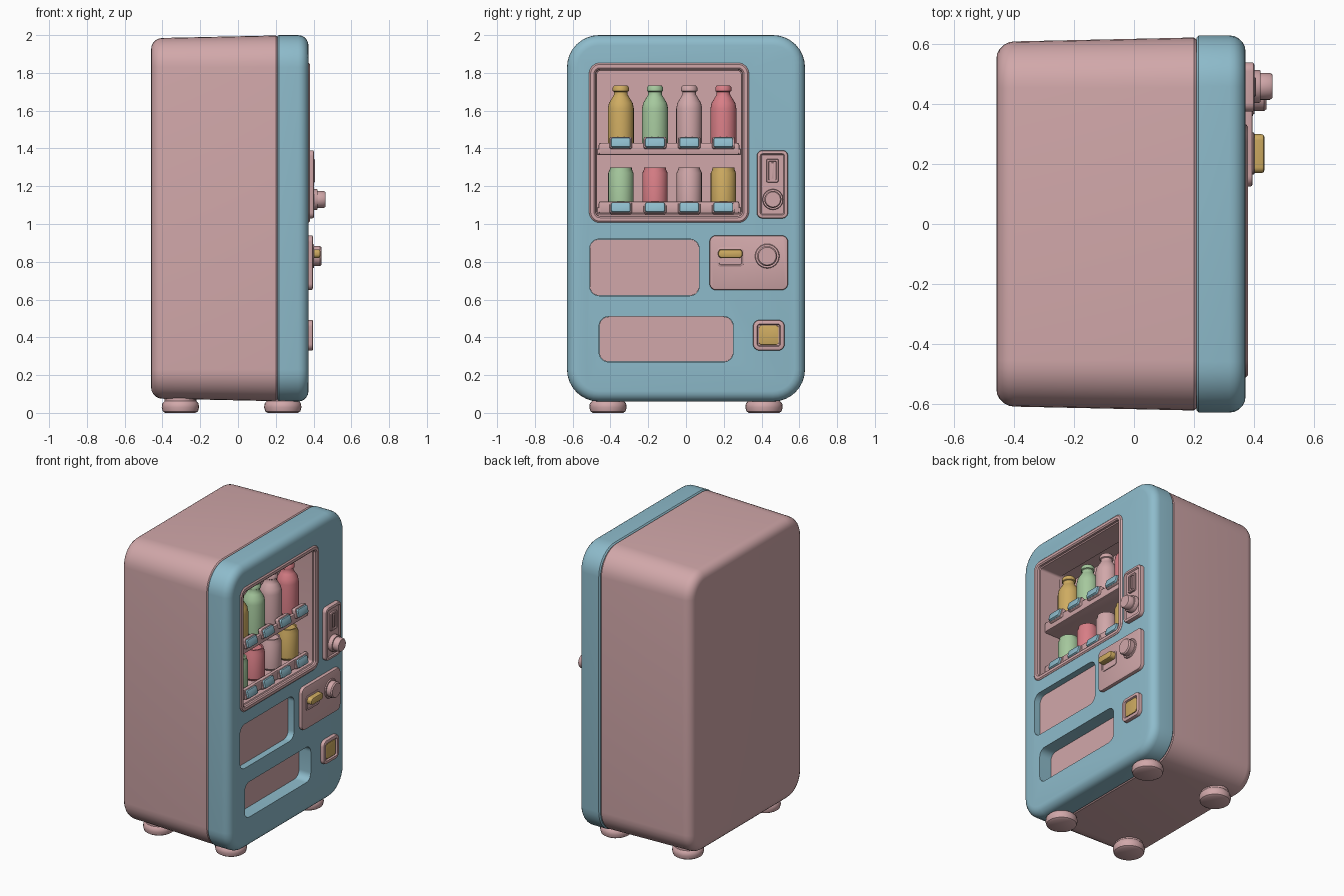
import bpy, bmesh, math
from mathutils import Matrix

if "Cube" in bpy.data.objects:
    bpy.data.objects.remove(bpy.data.objects["Cube"])


def material(name, rgb):
    m = bpy.data.materials.new(name)
    m.use_nodes = True
    m.diffuse_color = (*rgb, 1)
    m.node_tree.nodes["Principled BSDF"].inputs["Base Color"].default_value = (*rgb, 1)
    return m


PINK = material("dusty pink", (0.64, 0.39, 0.40))
BLUE = material("soft blue", (0.27, 0.50, 0.60))
GOLD = material("mustard yellow", (0.62, 0.41, 0.12))
GREEN = material("pale green", (0.38, 0.58, 0.34))
RED = material("coral red", (0.69, 0.21, 0.24))


def finish(name, bm, mat, smooth=True):
    bmesh.ops.recalc_face_normals(bm, faces=bm.faces)
    me = bpy.data.meshes.new(name)
    bm.to_mesh(me)
    bm.free()
    me.materials.append(mat)
    ob = bpy.data.objects.new(name, me)
    bpy.context.collection.objects.link(ob)
    if smooth:
        shade(ob)
    return ob


def select(ob):
    bpy.ops.object.select_all(action='DESELECT')
    ob.select_set(True)
    bpy.context.view_layer.objects.active = ob


def shade(ob):
    select(ob)
    bpy.ops.object.shade_smooth_by_angle(angle=math.radians(35))


def skin(bm, rings, closed=False):
    """Bridge rings of vertices; cap both ends, or join last to first."""
    pairs = list(zip(rings, rings[1:] + rings[:1] if closed else rings[1:]))
    for a, b in pairs:
        for i in range(len(a)):
            j = (i + 1) % len(a)
            bm.faces.new((a[i], a[j], b[j], b[i]))
    if not closed:
        bm.faces.new(rings[0])
        bm.faces.new(rings[-1])


def slab(name, mat, y, z, radius, rings, closed=False, smooth=True):
    """Rounded rectangle in the yz plane lofted through (x, inset) rings."""
    bm = bmesh.new()
    cy, cz = sum(y) / 2, sum(z) / 2
    hy, hz = (y[1] - y[0]) / 2, (z[1] - z[0]) / 2
    seg = 8
    loops = []
    for x, inset in rings:
        r = max(radius - inset, 0.004)
        loop = []
        for k, (sy, sz) in enumerate(((1, 1), (-1, 1), (-1, -1), (1, -1))):
            for s in range(seg + 1):
                a = (k + s / seg) * math.pi / 2
                loop.append(bm.verts.new((x, cy + sy * (hy - inset - r) + r * math.cos(a),
                                          cz + sz * (hz - inset - r) + r * math.sin(a))))
        loops.append(loop)
    skin(bm, loops, closed)
    return finish(name, bm, mat, smooth)


def raised(name, mat, y, z, radius, x0, x1, edge=0.008, extra=()):
    """Plate with a softened front rim, optionally with more front rings."""
    return slab(name, mat, y, z, radius,
                [(x0, 0), (x1 - edge, 0), (x1 - edge * 0.3, edge * 0.3), (x1, edge), *extra])


def lathe(name, mat, profile, loc, along_x=False, seg=24):
    """Turn a (radius, height) profile around z, or around x."""
    bm = bmesh.new()
    loops = [[bm.verts.new((r * math.cos(2 * math.pi * i / seg),
                            r * math.sin(2 * math.pi * i / seg), h)) for i in range(seg)]
             for r, h in profile]
    skin(bm, loops)
    m = Matrix.Translation(loc)
    if along_x:
        m = m @ Matrix.Rotation(math.pi / 2, 4, 'Y')
    bm.transform(m)
    return finish(name, bm, mat)


def cut(ob, y, z, radius, x0, x1):
    cutter = slab("cutter", ob.data.materials[0], y, z, radius, [(x0, 0), (x1, 0)], smooth=False)
    cutter.hide_render = True
    mod = ob.modifiers.new("cut", 'BOOLEAN')
    mod.operation, mod.solver, mod.object = 'DIFFERENCE', 'EXACT', cutter
    select(ob)
    bpy.ops.object.modifier_apply(modifier=mod.name)
    bpy.data.objects.remove(cutter)


def rounded(x, r, start=0.0, sign=1, steps=5):
    """Quarter-round rings that end (or begin) at x."""
    out = [(x - sign * r * (1 - math.sin(t)), start + r * (1 - math.cos(t)))
           for t in (math.pi / 2 * i / steps for i in range(steps + 1))]
    return out if sign > 0 else out[::-1]


# Cabinet and door
WIN_Y, WIN_Z = (-0.515, 0.335), (1.005, 1.855)
cabinet = slab("cabinet", PINK, (-0.625, 0.625), (0.06, 2.0), 0.17,
               rounded(-0.46, 0.06, 0.015, -1) + [(0.2, 0.002), (0.208, 0.008)], smooth=False)
cut(cabinet, (-0.48, 0.305), (1.035, 1.82), 0.04, 0.1, 0.3)
shade(cabinet)

BAYS = [("upper_bay", (-0.51, 0.07), (0.62, 0.92), 0.05, 0.33),
        ("lower_bay", (-0.46, 0.25), (0.27, 0.51), 0.05, 0.285)]
door = slab("door", BLUE, (-0.63, 0.63), (0.06, 2.0), 0.17,
            [(0.208, 0.008), (0.216, 0)] + rounded(0.373, 0.055), smooth=False)
cut(door, (-0.5, 0.32), (1.02, 1.84), 0.05, 0.15, 0.5)
for name, y, z, r, floor in BAYS:
    cut(door, y, z, r, floor - 0.008, 0.5)
    slab(name + "_panel", PINK, y, z, r, [(floor - 0.007, 0.001), (floor, 0.001)])
shade(door)

# Window frame lining the display opening
slab("window_frame", PINK, WIN_Y, WIN_Z, 0.06,
     [(0.36, 0), (0.374, 0.002), (0.381, 0.01), (0.381, 0.028), (0.374, 0.036),
      (0.362, 0.038), (0.358, 0.045), (0.2, 0.045), (0.2, 0.016), (0.36, 0.016)], closed=True)

# Shelves, price tags and drinks
BOTTLE = [(0.06, 0), (0.069, 0.012), (0.069, 0.21), (0.063, 0.24), (0.045, 0.27), (0.036, 0.285),
          (0.036, 0.3), (0.043, 0.304), (0.043, 0.322), (0.036, 0.332), (0.028, 0.332), (0.026, 0.326)]
CAN = [(0.055, 0), (0.067, 0.015), (0.067, 0.18), (0.058, 0.2), (0.058, 0.21), (0.05, 0.21), (0.048, 0.203)]
ROWS = [("bottle", BOTTLE, 1.40, (GOLD, GREEN, PINK, RED)),
        ("can", CAN, 1.09, (GREEN, RED, PINK, GOLD))]
for kind, profile, base, colours in ROWS:
    low = max(base - 0.035, 1.045)
    raised(kind + "_shelf", PINK, (-0.472, 0.292), (low, base), 0.008, 0.1, 0.325)
    raised(kind + "_shelf_lip", PINK, (-0.462, 0.282), (low, base + 0.03), 0.012, 0.312, 0.332)
    for i, colour in enumerate(colours):
        y = -0.345 + 0.181 * i
        lathe(f"{kind}_{i + 1}", colour, profile, (0.235, y, base))
        zc = base + (0.028 if kind == "bottle" else -0.005)
        holder = raised(f"{kind}_tag_holder_{i + 1}", PINK, (y - 0.06, y + 0.06),
                        (zc - 0.03, zc + 0.035), 0.012, 0.315, 0.342)
        tag = raised(f"{kind}_tag_{i + 1}", BLUE, (y - 0.052, y + 0.052),
                     (zc - 0.027, zc + 0.027), 0.012, 0.33, 0.356)
        # Lean the tags back towards the shelf
        pivot = Matrix.Translation((0.335, y, zc))
        lean = pivot @ Matrix.Rotation(math.radians(-15), 4, 'Y') @ pivot.inverted()
        for ob in (holder, tag):
            ob.data.transform(lean)

# Coin panel with slot and return knob
raised("coin_panel", PINK, (0.375, 0.54), (1.03, 1.39), 0.03, 0.36, 0.402,
       extra=[(0.402, 0.018), (0.394, 0.024)])
slab("coin_slot", PINK, (0.425, 0.49), (1.22, 1.345), 0.01,
     [(0.385, 0), (0.404, 0), (0.407, 0.003), (0.407, 0.012), (0.4, 0.014)])
raised("coin_slot_bar", PINK, (0.452, 0.464), (1.24, 1.325), 0.004, 0.39, 0.408, 0.003)


def knob(name, y, z, r, top):
    lathe(name, PINK, [(r, 0.38), (r, top - 0.045), (r * 0.95, top - 0.04), (r * 0.82, top - 0.04),
                       (r * 0.82, top - 0.008), (r * 0.72, top)], (0, y, z), along_x=True)


knob("return_knob", 0.46, 1.13, 0.055, 0.462)

# Control panel with handle and dial
raised("control_panel", PINK, (0.125, 0.54), (0.65, 0.94), 0.035, 0.36, 0.396)
slab("handle_recess", PINK, (0.165, 0.305), (0.775, 0.875), 0.02,
     [(0.385, 0), (0.4, 0), (0.402, 0.003), (0.402, 0.009), (0.397, 0.011)])
raised("handle", GOLD, (0.17, 0.30), (0.82, 0.866), 0.02, 0.39, 0.436, 0.01)
knob("dial", 0.43, 0.83, 0.065, 0.442)

# Push button
raised("button_surround", PINK, (0.355, 0.522), (0.33, 0.492), 0.035, 0.36, 0.398,
       extra=[(0.398, 0.022), (0.388, 0.026)])
raised("button", GOLD, (0.386, 0.491), (0.36, 0.463), 0.015, 0.37, 0.394, 0.004)

# Feet
FOOT = [(0.08, 0), (0.093, 0.008), (0.099, 0.03), (0.096, 0.05), (0.085, 0.062), (0.085, 0.09)]
for x, end in ((-0.305, "back"), (0.237, "front")):
    for y, side in ((-0.413, "right"), (0.413, "left")):
        lathe(f"{end}_{side}_foot", PINK, FOOT, (x, y, 0))
